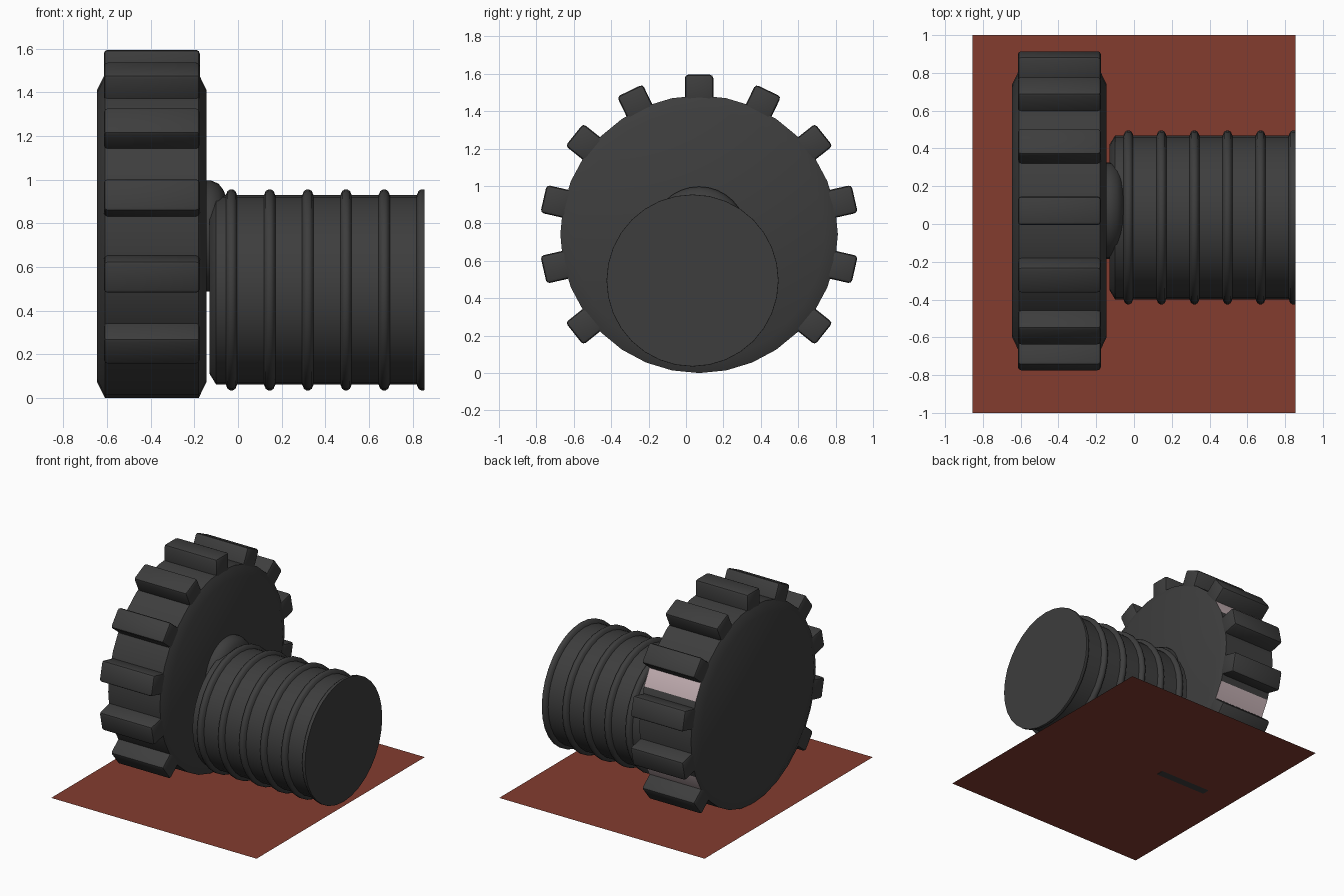
import bpy, bmesh, math
from mathutils import Matrix, Vector

if "Cube" in bpy.data.objects:
    bpy.data.objects.remove(bpy.data.objects["Cube"])


def material(name, rgb):
    m = bpy.data.materials.new(name)
    m.diffuse_color = (*rgb, 1)
    m.use_nodes = True
    m.node_tree.nodes["Principled BSDF"].inputs["Base Color"].default_value = m.diffuse_color
    return m


DARK = material("dark grey", (0.047, 0.047, 0.047))
PINK = material("pale pink", (0.55, 0.43, 0.45))
RUST = material("rust red", (0.23, 0.045, 0.028))


def finish(bm, name, mats, angle=None):
    bmesh.ops.recalc_face_normals(bm, faces=bm.faces)
    me = bpy.data.meshes.new(name)
    bm.to_mesh(me)
    bm.free()
    ob = bpy.data.objects.new(name, me)
    bpy.context.collection.objects.link(ob)
    for m in mats:
        me.materials.append(m)
    if angle:
        bpy.ops.object.select_all(action='DESELECT')
        ob.select_set(True)
        bpy.context.view_layer.objects.active = ob
        bpy.ops.object.shade_smooth_by_angle(angle=math.radians(angle))
    return ob


def lathe(profile, y, z, seg=32):
    """Closed solid turned around the x direction from (x, radius) points."""
    bm = bmesh.new()
    rings = []
    for x, r in profile:
        rings.append([bm.verts.new((x, y + r * math.sin(2 * math.pi * i / seg),
                                    z + r * math.cos(2 * math.pi * i / seg)))
                      for i in range(seg)])
    for a, b in zip(rings, rings[1:]):
        for i in range(seg):
            j = (i + 1) % seg
            bm.faces.new((a[i], a[j], b[j], b[i]))
    bm.faces.new(rings[0])
    bm.faces.new(rings[-1])
    return bm


WY, WZ, WR = 0.07, 0.742, 0.742      # wheel axis and radius

# Wheel with bevelled rims and two pale facets on its back
bm = lathe([(-0.645, 0.67), (-0.61, WR), (-0.18, WR), (-0.145, 0.67)], WY, WZ)
for f in bm.faces:
    c = f.calc_center_median()
    a = math.degrees(math.atan2(c.y - WY, c.z - WZ))
    on_tread = abs(c.x + 0.395) < 0.05 and len(f.verts) == 4
    if on_tread and min(abs(a - 61.9), abs(a - 118.1)) < 3:
        f.material_index = 1
finish(bm, "wheel", [DARK, PINK], 30)

# Tread blocks, spaced by fourteenths, with the lowest three left out
for k in range(-5, 6):
    bm = bmesh.new()
    bmesh.ops.create_cube(bm, size=1)
    bmesh.ops.scale(bm, vec=Vector((0.44, 0.152, 0.16)), verts=bm.verts)
    bmesh.ops.bevel(bm, geom=bm.edges[:], offset=0.018, segments=2,
                    affect='EDGES', profile=0.5)
    place = (Matrix.Translation((-0.395, WY, WZ))
             @ Matrix.Rotation(-2 * math.pi * k / 14, 4, 'X')
             @ Matrix.Translation((0, 0, 0.773)))
    bmesh.ops.transform(bm, matrix=place, verts=bm.verts)
    finish(bm, "tread_block", [DARK], 35)

# Domed hub
hub = [(-0.16, 0.255), (-0.125, 0.255), (-0.09, 0.24), (-0.07, 0.215),
       (-0.053, 0.18), (-0.045, 0.12), (-0.04, 0.05)]
finish(lathe(hub, WY, WZ), "hub", [DARK], 30)

# Ribbed drum, the last rib cut off by the flat end
drum = [(-0.13, 0.385), (-0.10, 0.434)]
for k in range(6):
    c = -0.03 + 0.175 * k
    for dx, r in ((-0.026, 0.434), (-0.018, 0.453), (-0.007, 0.46),
                  (0.007, 0.46), (0.018, 0.453), (0.026, 0.434)):
        if c + dx < 0.853:
            drum.append((c + dx, r))
drum.append((0.855, 0.459))
finish(lathe(drum, 0.035, 0.495), "ribbed_drum", [DARK], 40)

# Floor sheet
bm = bmesh.new()
bmesh.ops.create_grid(bm, x_segments=1, y_segments=1, size=1)
bmesh.ops.transform(bm, matrix=Matrix.Translation((0, 0, 0.003))
                    @ Matrix.Diagonal((0.855, 1, 1, 1)), verts=bm.verts)
finish(bm, "floor_sheet", [RUST])
